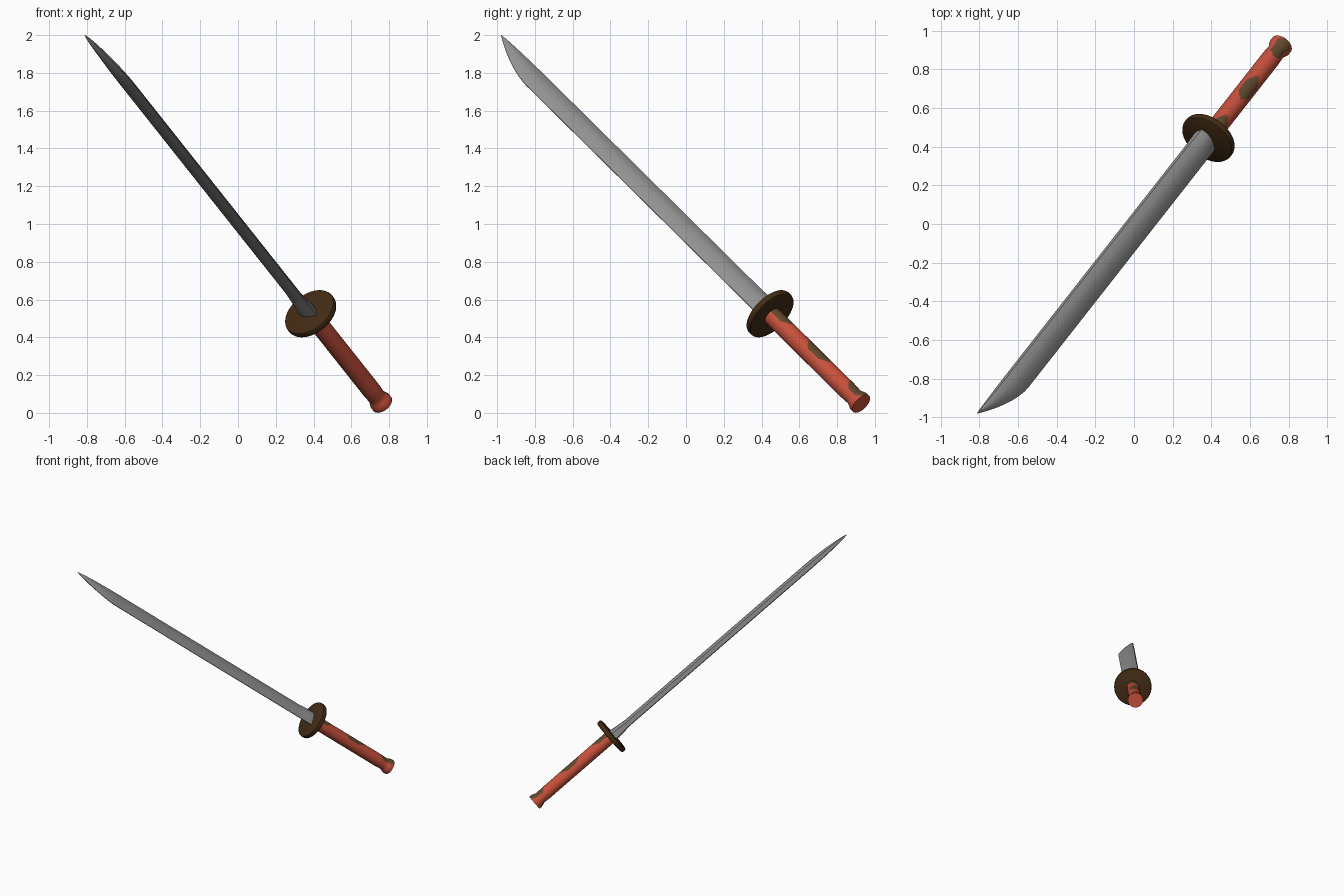
import bpy, bmesh, math
from mathutils import Vector, Matrix

if "Cube" in bpy.data.objects:
    bpy.data.objects.remove(bpy.data.objects["Cube"])

# Sword frame: local z runs along the blade, local x points to the cutting edge
A = Vector((-0.487, -0.621, 0.614)).normalized()
W0 = Vector((-A.y, A.x, 0)).normalized() * -1
if W0.x < 0:
    W0 = -W0
V = A.cross(W0)
G = Vector((0.385, 0.445, 0.525))            # guard centre


def frame(angle):
    x = W0 * math.cos(angle) + V * math.sin(angle)
    y = A.cross(x)
    m = Matrix((x, y, A)).transposed().to_4x4()
    m.translation = G
    return m


def material(name, rgb):
    m = bpy.data.materials.new(name)
    m.diffuse_color = (*rgb, 1)
    m.use_nodes = True
    m.node_tree.nodes["Principled BSDF"].inputs["Base Color"].default_value = m.diffuse_color
    return m


steel = material("steel grey", (0.29, 0.29, 0.29))
dark = material("dark brown", (0.055, 0.024, 0.007))
red = material("red wrap", (0.57, 0.08, 0.045))
olive = material("worn brown", (0.12, 0.065, 0.026))


def loft(name, rings, matrix, mats, angle=35):
    """Skin a list of closed rings and cap both ends."""
    bm = bmesh.new()
    vr = [[bm.verts.new(p) for p in r] for r in rings]
    for a, b in zip(vr, vr[1:]):
        n = len(a)
        for i in range(n):
            bm.faces.new((a[i], a[(i + 1) % n], b[(i + 1) % n], b[i]))
    bm.faces.new(vr[0][::-1])
    bm.faces.new(vr[-1])
    bmesh.ops.remove_doubles(bm, verts=bm.verts, dist=1e-5)
    bmesh.ops.recalc_face_normals(bm, faces=bm.faces)
    me = bpy.data.meshes.new(name)
    bm.to_mesh(me)
    bm.free()
    ob = bpy.data.objects.new(name, me)
    bpy.context.collection.objects.link(ob)
    ob.matrix_world = matrix
    for m in mats:
        me.materials.append(m)
    bpy.ops.object.select_all(action='DESELECT')
    ob.select_set(True)
    bpy.context.view_layer.objects.active = ob
    bpy.ops.object.shade_smooth_by_angle(angle=math.radians(angle))
    return ob


def circle(r, z, n=48):
    return [(r * math.cos(2 * math.pi * i / n), r * math.sin(2 * math.pi * i / n), z)
            for i in range(n)]


# Blade: wedge section, curved point meeting the straight spine, thicker collar at the base
HALF, TIP, BEND = 0.067, 2.376, 2.0
section = [(-1, 0.017), (-0.5, 0.027), (0, 0.026), (0.5, 0.017), (1, 0.002)]


def blade_ring(s):
    x = max(0, (s - BEND) / (TIP - BEND))
    edge = 1 - 2 * x ** 1.6                  # where the cutting edge lies
    k = (edge + 1) / 2
    thick = max(k, 0) ** 0.6
    thick *= 1 + 0.5 * max(0, 1 - max(0, s - 0.04) / 0.12)
    pts = [(HALF * (-1 + (u + 1) * k), t * thick) for u, t in section]
    return [(u, t, s) for u, t in pts] + [(u, -t, s) for u, t in reversed(pts)]


stations = [0.0, 0.04, 0.1, 0.16, 1.0] + [BEND + (TIP - BEND) * i / 10 for i in range(10)] + [TIP - 0.001]
loft("blade", [blade_ring(s) for s in stations], frame(math.radians(-20)), [steel], 30)

# Guard: round disc with softened rim
guard_profile = [(0.138, -0.02), (0.146, -0.016), (0.149, -0.008), (0.149, 0.008),
                 (0.146, 0.016), (0.138, 0.02)]
loft("guard", [circle(r, z) for r, z in guard_profile], frame(0), [dark], 40)

# Handle: round grip with a flared pommel
END = 0.777
N = 72


def grip_radius(h):
    if h < 0.66:
        return 0.05
    if h < 0.72:
        return 0.05 - 0.003 * (h - 0.66) / 0.06
    return 0.047 + 0.013 * min(1, (h - 0.72) / 0.035)


rings = [circle(grip_radius(END * i / N), -END * i / N) for i in range(N + 1)]
handle = loft("handle", rings, frame(0), [red, olive], 40)

# Worn patches on the grip: (distance from guard, angle, half length, half angle)
patches = [(0.06, 83, 0.10, 42), (0.385, 83, 0.10, 42), (0.715, 83, 0.075, 45),
           (0.73, 222, 0.03, 18)]
for f in handle.data.polygons:
    c = f.center
    if abs(f.normal.z) > 0.9:
        continue
    ang = math.degrees(math.atan2(c.y, c.x))
    for h, a, hl, ha in patches:
        da = abs((ang - a + 180) % 360 - 180) / ha
        dh = abs(-c.z - h) / hl
        if da < 1 and dh + 0.5 * da < 1:
            f.material_index = 1
